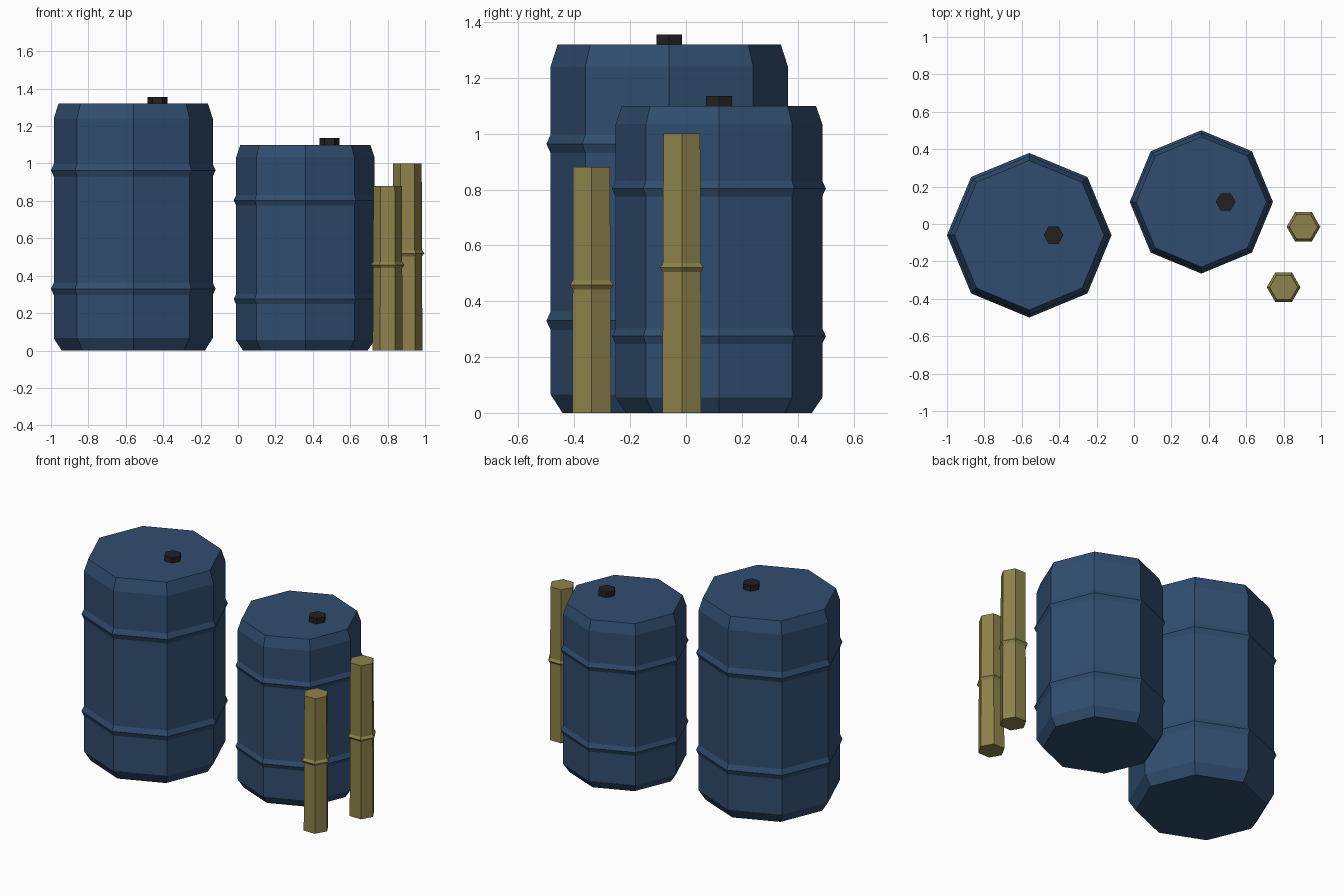
import bpy, bmesh
from math import cos, sin, tau

if "Cube" in bpy.data.objects:
    bpy.data.objects.remove(bpy.data.objects["Cube"])


def material(name, rgb):
    m = bpy.data.materials.new(name)
    m.diffuse_color = (*rgb, 1)
    m.use_nodes = True
    m.node_tree.nodes["Principled BSDF"].inputs["Base Color"].default_value = m.diffuse_color
    return m


BLUE = material("barrel_blue", (0.03, 0.075, 0.16))
BLACK = material("cap_black", (0.015, 0.015, 0.015))
BAMBOO = material("bamboo_tan", (0.27, 0.225, 0.07))


def lathe(name, profile, sides, location, mat):
    """Flat-faced closed solid from a list of (radius, z) rings."""
    bm = bmesh.new()
    rings = [[bm.verts.new((r * cos(tau * i / sides), r * sin(tau * i / sides), z))
              for i in range(sides)] for r, z in profile]
    for lo, hi in zip(rings, rings[1:]):
        for i in range(sides):
            j = (i + 1) % sides
            bm.faces.new((lo[i], lo[j], hi[j], hi[i]))
    bm.faces.new(rings[0][::-1])
    bm.faces.new(rings[-1])
    mesh = bpy.data.meshes.new(name)
    bm.to_mesh(mesh)
    bm.free()
    mesh.materials.append(mat)
    obj = bpy.data.objects.new(name, mesh)
    obj.location = location
    bpy.context.collection.objects.link(obj)
    return obj


def barrel(name, x, y, r, h):
    # Octagonal drum: chamfered ends and two raised hoops
    profile = [(0.9 * r, 0), (r, 0.05 * h)]
    for f in (0.25, 0.73):
        profile += [(r, (f - 0.025) * h), (1.035 * r, f * h), (r, (f + 0.025) * h)]
    profile += [(r, 0.94 * h), (0.94 * r, h)]
    lathe(name, profile, 8, (x, y, 0), BLUE)
    # Off-centre filler cap
    lathe(name + "_cap", [(0.053, -0.01), (0.053, 0.035)], 6, (x + 0.13, y, h), BLACK)


def bamboo(name, x, y, h):
    # Six-sided stalk with a joint ring just above the middle
    m = 0.52 * h
    profile = [(0.08, 0), (0.078, m - 0.016), (0.09, m), (0.078, m + 0.016), (0.076, h)]
    lathe(name, profile, 6, (x, y, 0), BAMBOO)


barrel("large_barrel", -0.56, -0.06, 0.425, 1.32)
barrel("small_barrel", 0.36, 0.118, 0.37, 1.10)
bamboo("short_bamboo_post", 0.80, -0.338, 0.88)
bamboo("tall_bamboo_post", 0.906, -0.015, 1.0)
